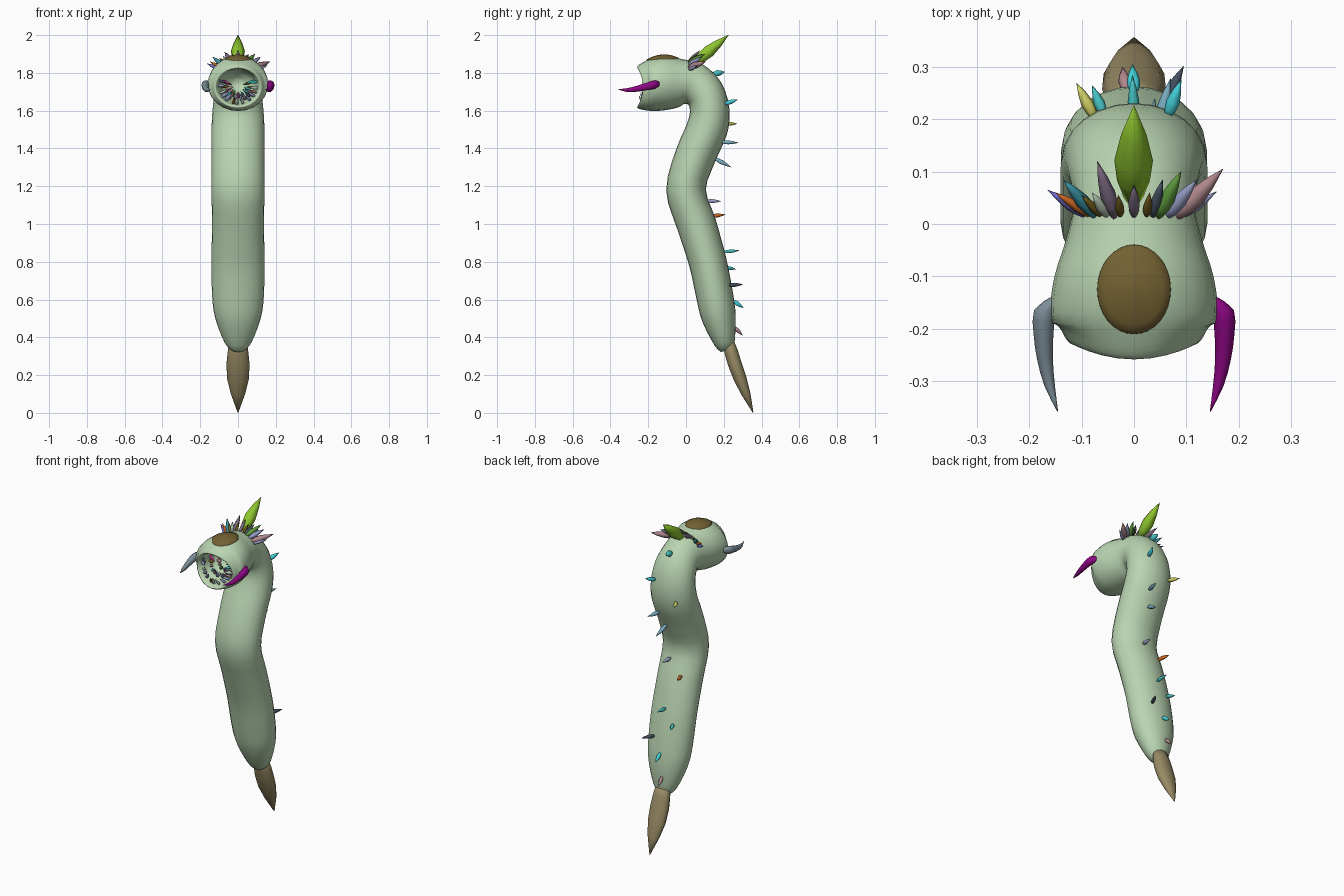
import bpy, bmesh, math, random
from math import sin, cos, pi, radians, sqrt
from mathutils import Vector
from mathutils.bvhtree import BVHTree

if "Cube" in bpy.data.objects:
    bpy.data.objects.remove(bpy.data.objects["Cube"])

random.seed(4)
mats = {}


def material(col):
    if col not in mats:
        m = bpy.data.materials.new("colour_%d" % len(mats))
        m.diffuse_color = (*[(c / 255) ** 2.2 for c in col], 1)
        m.use_nodes = True
        m.node_tree.nodes["Principled BSDF"].inputs["Base Color"].default_value = m.diffuse_color
        mats[col] = m
    return mats[col]


def finish(name, bm, col, smooth=True):
    bmesh.ops.recalc_face_normals(bm, faces=bm.faces)
    me = bpy.data.meshes.new(name)
    bm.to_mesh(me)
    bm.free()
    me.materials.append(material(col))
    for p in me.polygons:
        p.use_smooth = smooth
    ob = bpy.data.objects.new(name, me)
    bpy.context.collection.objects.link(ob)
    return ob


def loft(rings):
    """Skin a list of equal-length point rings, closing both ends."""
    bm = bmesh.new()
    vs = [[bm.verts.new(p) for p in r] for r in rings]
    n = len(vs[0])
    for a, b in zip(vs, vs[1:]):
        for i in range(n):
            bm.faces.new((a[i], a[(i + 1) % n], b[(i + 1) % n], b[i]))
    bm.faces.new(vs[0])
    bm.faces.new(vs[-1])
    return bm


def refine(keys, steps):
    """Catmull-Rom interpolation of key tuples."""
    out = []
    for i in range(len(keys) - 1):
        p0, p1, p2, p3 = (keys[max(0, min(len(keys) - 1, i + k))] for k in (-1, 0, 1, 2))
        for s in range(steps):
            t = s / steps
            out.append([0.5 * (2 * b + (c - a) * t + (2 * a - 5 * b + 4 * c - d) * t * t
                               + (3 * b - a - 3 * c + d) * t ** 3)
                        for a, b, c, d in zip(p0, p1, p2, p3)])
    return out + [list(keys[-1])]


def ring(y, z, rx, rn, th, n):
    """Elliptical ring in the bent side plane; th leans it towards the front."""
    th = radians(th)
    pts = []
    for i in range(n):
        a = 2 * pi * i / n
        s = rn * sin(a)
        pts.append(Vector((rx * cos(a), y + s * cos(th), z + s * sin(th))))
    return pts


# Body, head and mouth cavity: y, z, half width, half depth, lean
keys = [(.215, .33, .03, .03, 15), (.205, .37, .07, .055, 15), (.175, .5, .12, .09, 12),
        (.152, .62, .137, .098, 12), (.115, .8, .14, .1, 15), (.055, 1.0, .138, .105, 15),
        (0, 1.18, .14, .105, 2), (.05, 1.36, .14, .108, -20), (.11, 1.5, .14, .11, -15),
        (.125, 1.6, .135, .105, 5), (.10, 1.69, .125, .105, 35), (.04, 1.74, .115, .115, 65),
        (-.03, 1.745, .13, .128, 85), (-.10, 1.747, .152, .143, 90), (-.17, 1.74, .16, .142, 90),
        (-.23, 1.73, .145, .125, 90), (-.257, 1.725, .127, .11, 90), (-.25, 1.725, .115, .098, 90),
        (-.2, 1.73, .1, .09, 90), (-.12, 1.74, .08, .07, 90), (-.07, 1.745, .02, .02, 90)]
rings = [ring(*k, 24) for k in refine(keys, 3)]
for r in rings:
    for p in r:  # mouth corners sit further back than the lips
        p.y += .035 * (p.x / .13) ** 2 * max(0, min(1, (-p.y - .19) / .05))
body_bm = loft(rings)
body_bm.normal_update()
tree = BVHTree.FromBMesh(body_bm)
finish("body", body_bm, (184, 212, 176))

# Tail spike
tail = [(.22, .39, .045, .03, 18), (.24, .32, .055, .038, 18), (.258, .26, .061, .038, 18),
        (.287, .18, .058, .036, 18), (.318, .1, .038, .025, 18), (.355, .002, .002, .002, 18)]
tail_ob = finish("tail_spike", loft([ring(*k, 10) for k in tail]), (150, 137, 100))

# Eye cap draped over the top of the head
eye = []
for k in (1.02, 1, .8, .55, .3, .02):
    row = []
    for i in range(32):
        a = 2 * pi * i / 32
        x, y = .07 * k * cos(a), -.125 + .085 * k * sin(a)
        hit = tree.ray_cast(Vector((x, y, 2.2)), Vector((0, 0, -1)))[0]
        row.append((x, y, hit.z + (-.008 if k > 1 else .004 + .004 * (1 - k * k))))
    eye.append(row)
finish("eye_cap", loft(eye), (116, 98, 54))


def spine(name, base, tip, r, col, seat=True):
    """Leaf-shaped pointed crystal, rooted on the body surface."""
    base, tip = Vector(base), Vector(tip)
    if seat:
        base = tree.find_nearest(base)[0]
        base = base - (tip - base).normalized() * .008
    d = tip - base
    q = d.to_track_quat('Z', 'Y')
    rows = [[base + q @ Vector((r * k * cos(i * pi / 3), r * k * sin(i * pi / 3), t * d.length))
             for i in range(6)]
            for t, k in ((0, .45), (.2, .85), (.42, 1), (.7, .65), (1, .03))]
    finish(name, loft(rows), col)


TEAL, CYAN, SKY, LAV = (70, 190, 190), (70, 210, 220), (120, 170, 190), (150, 155, 195)
MAUVE, PLUM, NAVY, BROWN = (175, 135, 140), (125, 108, 130), (70, 82, 98), (110, 90, 35)
ORANGE, GREEN, YELLOW, PALE = (205, 105, 40), (95, 155, 65), (205, 205, 100), (175, 195, 175)
VIOLET = (115, 110, 205)

# Large crest leaf
spine("crest_leaf", (0, .05, 1.85), (0, .225, 2.0), .037, (140, 195, 50))

# Fan of spines behind the head: base x, tip x, tip y, tip z, radius, colour
fan = [(-.10, -.165, .065, 1.85, .011, VIOLET), (-.09, -.15, .06, 1.86, .010, ORANGE),
       (-.08, -.135, .085, 1.885, .014, (60, 145, 160)), (-.068, -.1, .055, 1.88, .009, BROWN),
       (-.055, -.08, .06, 1.89, .011, PALE), (-.04, -.07, .12, 1.91, .015, PLUM),
       (-.027, -.03, .055, 1.90, .009, BROWN), (0, 0, .075, 1.92, .011, PLUM),
       (.025, .03, .06, 1.90, .009, BROWN), (.038, .055, .085, 1.90, .011, NAVY),
       (.05, .09, .1, 1.90, .015, GREEN), (.07, .12, .085, 1.885, .014, LAV),
       (.09, .17, .105, 1.86, .018, MAUVE), (.1, .158, .062, 1.84, .010, LAV)]
for i, (bx, tx, ty, tz, r, c) in enumerate(fan):
    spine("neck_spine_%d" % i, (bx, .02, 1.745 + sqrt(.125 ** 2 - bx * bx)), (tx, ty, tz), r, c)

# Spines down the back: base x, tip x, tip y, tip z, base z, radius, colour
back = [(0, -.005, .205, 1.805, 1.80, .019, TEAL), (.075, .09, .275, 1.66, 1.64, .013, CYAN),
        (-.085, -.11, .27, 1.53, 1.53, .012, YELLOW), (.06, .07, .278, 1.43, 1.42, .012, SKY),
        (.03, .04, .24, 1.30, 1.33, .013, SKY), (.03, .035, .185, 1.12, 1.13, .012, LAV),
        (-.07, -.085, .21, 1.05, 1.05, .012, ORANGE), (0, -.003, .285, .86, .86, .011, TEAL),
        (-.06, -.08, .265, .76, .77, .011, TEAL), (.065, .095, .302, .68, .68, .012, NAVY),
        (0, -.003, .305, .555, .59, .013, CYAN), (-.015, -.022, .3, .41, .45, .012, MAUVE)]
for i, (bx, tx, ty, tz, bz, r, c) in enumerate(back):
    spine("back_spine_%d" % i, (bx, ty - .05, bz), (tx, ty, tz), r, c)

# Teeth lining the mouth, pointing inwards and forwards
palette = [MAUVE, PLUM, NAVY, TEAL, LAV, BROWN, GREEN, (175, 60, 130), PALE]
n = 0
for y, rad, count, size in ((-.225, .099, 13, .042), (-.17, .086, 12, .045), (-.12, .07, 9, .045)):
    for i in range(count):
        a = radians(165 + 210 * i / (count - 1)) + random.uniform(-.08, .08)
        c, s = cos(a), sin(a)
        L = size * random.uniform(.8, 1.15)
        yy = y + .02 * c * c
        spine("tooth_%d" % n, (rad * c, yy, 1.73 + rad * .9 * s),
              ((rad - L) * c, yy - .025, 1.73 + (rad - L) * .9 * s),
              random.uniform(.007, .011), random.choice(palette))
        n += 1

# Curved tusks on each side: x, y, z, radius
tusk = [(.150, -.140, 1.742, .010), (.170, -.165, 1.738, .021), (.173, -.21, 1.728, .019),
        (.170, -.26, 1.716, .015), (.161, -.31, 1.709, .010), (.146, -.358, 1.713, .001)]
for side, label, col in ((1, "right", (140, 15, 130)), (-1, "left", (125, 142, 152))):
    rows = [[(side * (x + r * cos(i * pi / 5)), y, z + r * 1.1 * sin(i * pi / 5)) for i in range(10)]
            for x, y, z, r in refine(tusk, 2)]
    finish("tusk_" + label, loft(rows), col)
